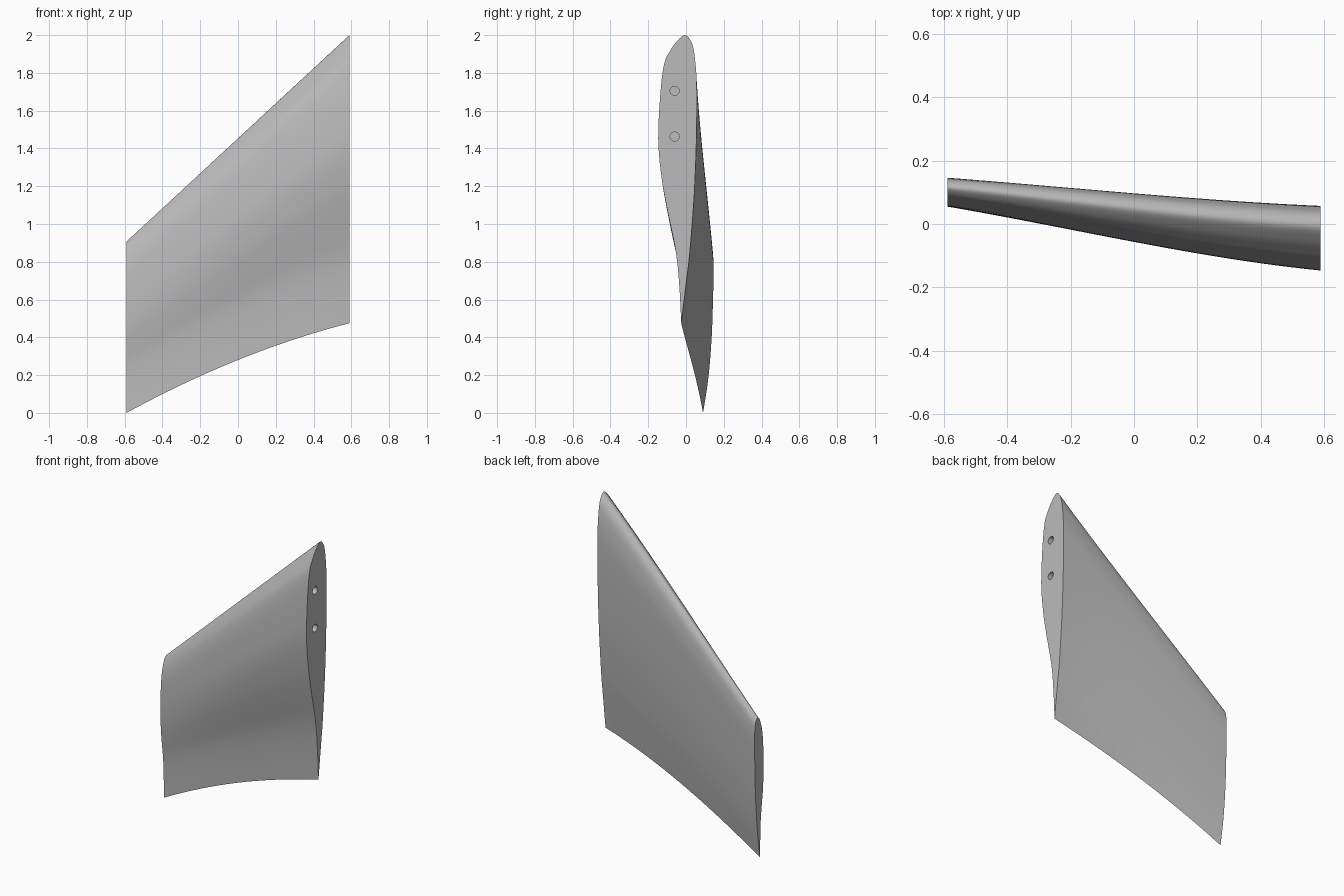
import bpy, bmesh, math
from mathutils import Matrix, Vector

cube = bpy.data.objects.get("Cube")
if cube:
    bpy.data.objects.remove(cube, do_unlink=True)

HALF_SPAN = 0.59
STATIONS = 24
STEPS = 5

# Section outlines (y, z): up the back, over the nose, down the front
ROOT = [(-.025, .475), (0, .68), (.02, .85), (.043, 1.15), (.055, 1.45), (.057, 1.7),
        (.052, 1.83), (.034, 1.95), (-.005, 2), (-.05, 1.965), (-.085, 1.915), (-.115, 1.85),
        (-.135, 1.7), (-.147, 1.45), (-.13, 1.25), (-.1, 1.08), (-.055, .86), (-.036, .68),
        (-.025, .475)]
TIP = [(.09, 0), (.111, .13), (.125, .25), (.137, .42), (.143, .6), (.146, .73),
       (.145, .81), (.138, .875), (.118, .907), (.097, .893), (.082, .86), (.069, .81),
       (.059, .73), (.055, .58), (.059, .45), (.07, .35), (.082, .25), (.088, .12),
       (.09, 0)]


def smooth_outline(points):
    """Spline through the points, with a sharp trailing edge."""
    p = [Vector(q) for q in points]
    p = [2 * p[0] - p[1]] + p + [2 * p[-1] - p[-2]]
    out = []
    for a, b, c, d in zip(p, p[1:], p[2:], p[3:]):
        for i in range(STEPS):
            t = i / STEPS
            out.append(0.5 * (2 * b + (c - a) * t + (2 * a - 5 * b + 4 * c - d) * t ** 2
                              + (3 * b - a - 3 * c + d) * t ** 3))
    return out


metal = bpy.data.materials.new("light_grey")
metal.use_nodes = True
grey = (0.5, 0.5, 0.5, 1)
metal.diffuse_color = grey
metal.node_tree.nodes["Principled BSDF"].inputs["Base Color"].default_value = grey


def add_object(name, bm):
    bmesh.ops.recalc_face_normals(bm, faces=bm.faces)
    mesh = bpy.data.meshes.new(name)
    bm.to_mesh(mesh)
    bm.free()
    mesh.materials.append(metal)
    ob = bpy.data.objects.new(name, mesh)
    bpy.context.collection.objects.link(ob)
    return ob


# Blade lofted from tip to root, with a bowed trailing edge
root, tip = smooth_outline(ROOT), smooth_outline(TIP)
bm = bmesh.new()
rings = []
for s in range(STATIONS + 1):
    t = s / STATIONS
    ease = t + 0.42 * t * t * (1 - t)
    ring = []
    for r, q in zip(root, tip):
        y = q.x + (r.x - q.x) * ease
        chord = 1 - q.y / 0.907
        z = q.y + (r.y - q.y) * t + 0.17 * t * (1 - t) * chord
        ring.append(bm.verts.new((HALF_SPAN * (2 * t - 1), y, z)))
    rings.append(ring)
for a, b in zip(rings, rings[1:]):
    for i in range(len(a)):
        j = (i + 1) % len(a)
        bm.faces.new((a[i], a[j], b[j], b[i]))
bm.faces.new(rings[0])
bm.faces.new(rings[-1])
blade = add_object("fin_blade", bm)

# Two blind mounting holes in the root
bm = bmesh.new()
for z in (1.705, 1.463):
    place = Matrix.Translation((HALF_SPAN, -0.06, z)) @ Matrix.Rotation(math.pi / 2, 4, "Y")
    bmesh.ops.create_cone(bm, cap_ends=True, segments=32, radius1=0.024, radius2=0.024,
                          depth=0.3, matrix=place)
cutter = add_object("hole_cutter", bm)
cutter.hide_render = True

bpy.context.view_layer.objects.active = blade
blade.select_set(True)
cut = blade.modifiers.new("mounting_holes", "BOOLEAN")
cut.operation = "DIFFERENCE"
cut.solver = "EXACT"
cut.object = cutter
bpy.ops.object.modifier_apply(modifier=cut.name)
bpy.data.objects.remove(cutter, do_unlink=True)
bpy.ops.object.shade_smooth_by_angle(angle=math.radians(35))
